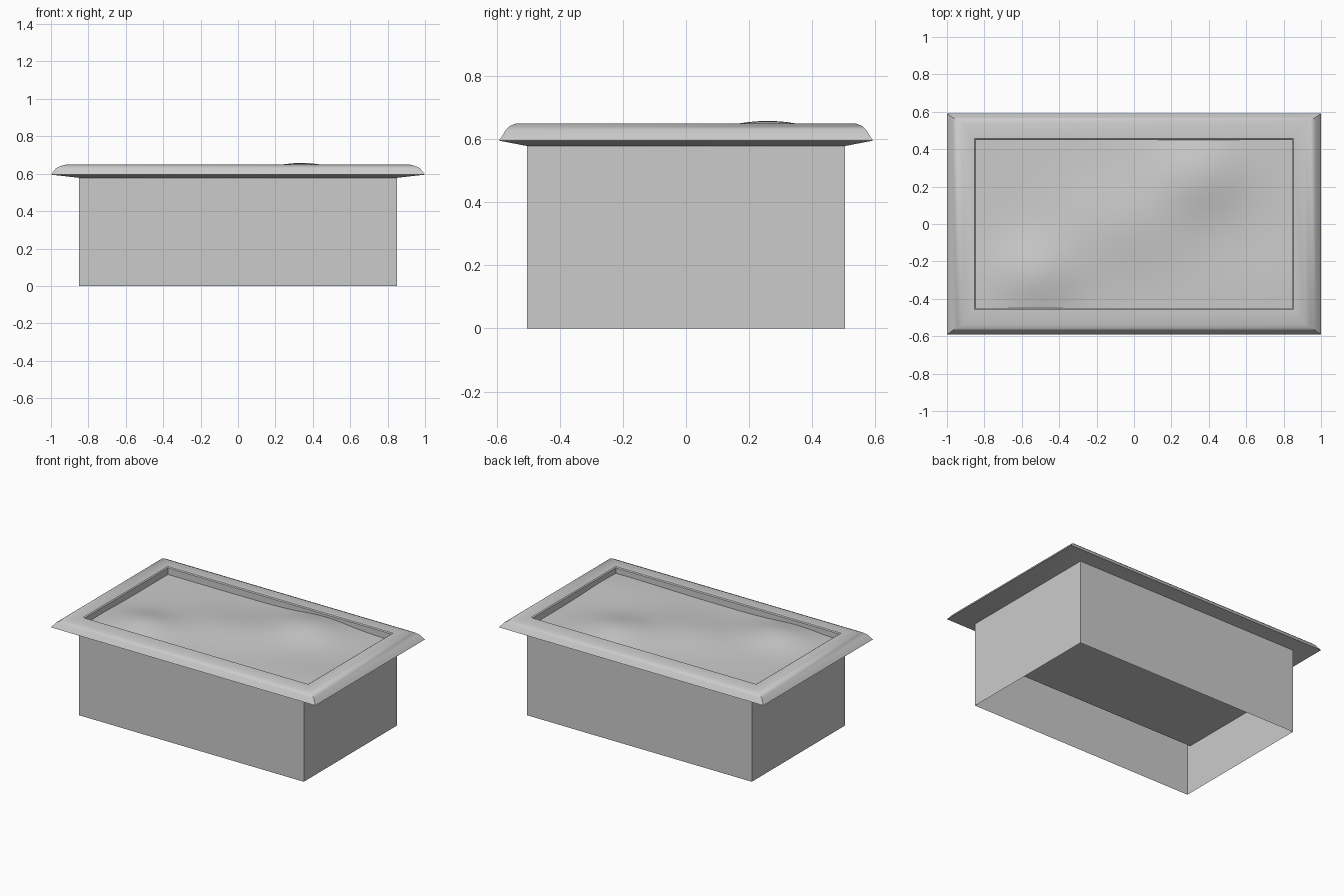
import bpy, math

if "Cube" in bpy.data.objects:
    bpy.data.objects.remove(bpy.data.objects["Cube"])


def make(name, verts, faces, smooth=None):
    me = bpy.data.meshes.new(name)
    me.from_pydata(verts, [], faces)
    me.update()
    ob = bpy.data.objects.new(name, me)
    bpy.context.collection.objects.link(ob)
    if smooth:
        bpy.ops.object.select_all(action='DESELECT')
        ob.select_set(True)
        bpy.context.view_layer.objects.active = ob
        bpy.ops.object.shade_smooth_by_angle(angle=math.radians(smooth))
    return ob


def rect_loft(name, rings, smooth=None, cap_bottom=False):
    """Join rectangles given as (half x, half y, z), each ring to the next."""
    verts = [(sx * x, sy * y, z) for x, y, z in rings
             for sx, sy in ((-1, -1), (1, -1), (1, 1), (-1, 1))]
    faces = [(3, 2, 1, 0)] if cap_bottom else []
    for r in range(len(rings) - 1):
        for i in range(4):
            j = (i + 1) % 4
            a, b = r * 4, r * 4 + 4
            faces.append((a + i, a + j, b + j, b + i))
    return make(name, verts, faces, smooth)


# Open-bottomed box walls
rect_loft("planter_walls", [(0.85, 0.503, 0), (0.85, 0.503, 0.58)])

# Overhanging rounded rim with inner lip
rect_loft("planter_rim", [
    (0.85, 0.503, 0.578), (1.0, 0.592, 0.595), (0.972, 0.57, 0.63),
    (0.945, 0.557, 0.642), (0.915, 0.537, 0.65), (0.852, 0.457, 0.65),
    (0.845, 0.45, 0.645), (0.845, 0.45, 0.58)], smooth=35)

# Sides and underside of the soil block, seen from below inside the box
SX, SY = 0.848, 0.475
rect_loft("soil_block", [(SX, SY, 0.332), (SX, SY, 0.6)], cap_bottom=True)

# Uneven soil surface: mounds given as x, y, height, radius x, radius y
mounds = [(0.35, 0.27, 0.055, 0.24, 0.22), (-0.53, -0.27, 0.048, 0.22, 0.19),
          (-0.05, 0.0, 0.03, 0.35, 0.25), (0.75, -0.3, 0.012, 0.4, 0.25)]


def soil_z(x, y):
    return 0.6 + sum(h * math.exp(-((x - mx) / rx) ** 2 - ((y - my) / ry) ** 2)
                     for mx, my, h, rx, ry in mounds)


NX, NY = 40, 24
W = NX + 1
verts = []
for j in range(NY + 1):
    for i in range(W):
        x, y = SX * (2 * i / NX - 1), SY * (2 * j / NY - 1)
        verts.append((x, y, soil_z(x, y)))
faces = [(j * W + i, j * W + i + 1, (j + 1) * W + i + 1, (j + 1) * W + i)
         for j in range(NY) for i in range(NX)]
make("soil_surface", verts, faces, smooth=60)
